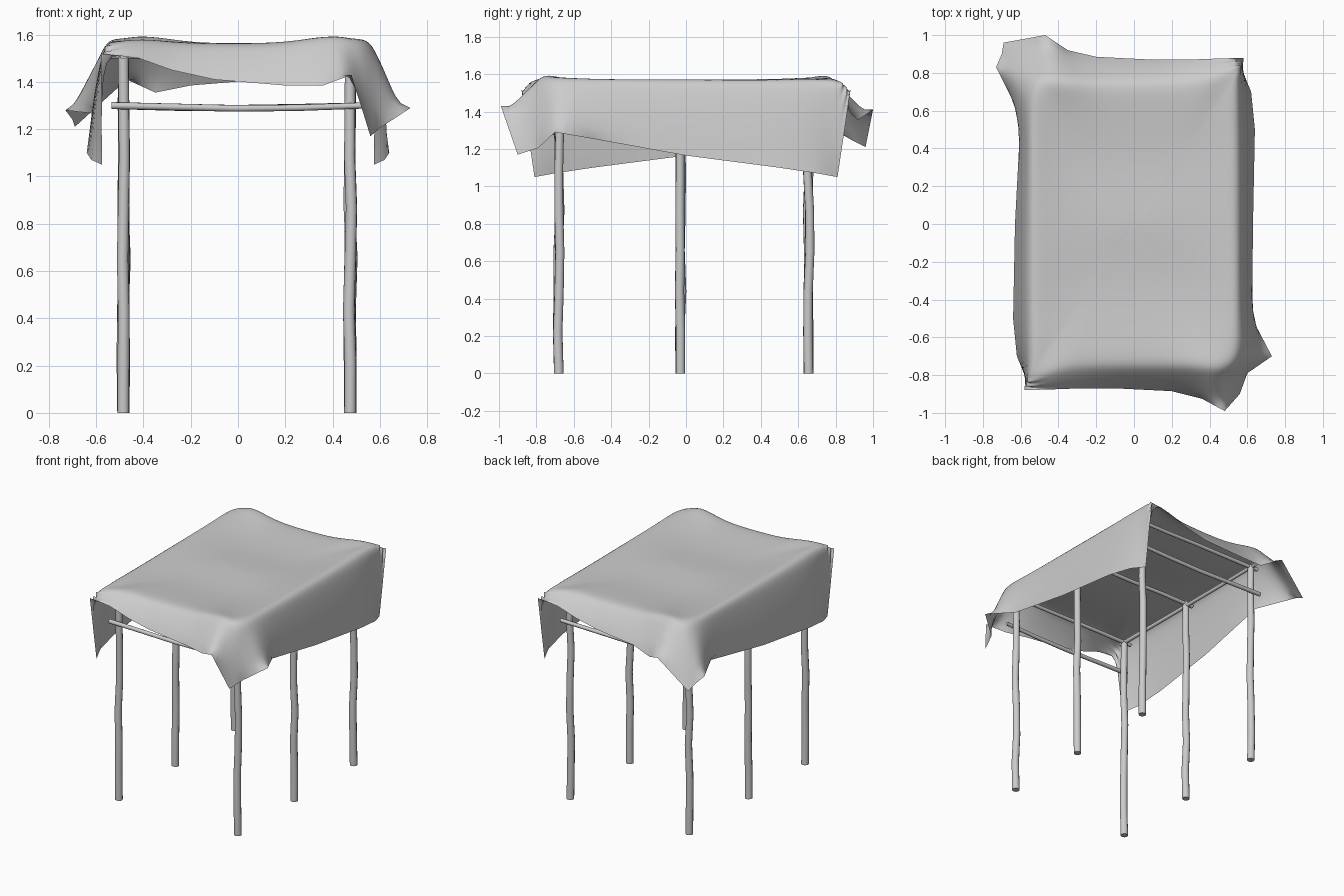
import bpy, bmesh, math, random
from mathutils import Vector

cube = bpy.data.objects.get("Cube")
if cube:
    bpy.data.objects.remove(cube, do_unlink=True)
random.seed(4)

grey = bpy.data.materials.new("plain_grey")
grey.use_nodes = True
grey.diffuse_color = (0.6, 0.6, 0.6, 1)
grey.node_tree.nodes["Principled BSDF"].inputs["Base Color"].default_value = grey.diffuse_color


def add_mesh(name, bm):
    mesh = bpy.data.meshes.new(name)
    bm.to_mesh(mesh)
    bm.free()
    mesh.materials.append(grey)
    obj = bpy.data.objects.new(name, mesh)
    bpy.context.collection.objects.link(obj)
    bpy.ops.object.select_all(action='DESELECT')
    bpy.context.view_layer.objects.active = obj
    obj.select_set(True)
    return obj


def stick(name, start, end, radius, steps, wobble, sag=0.0, sides=10):
    """Crooked round stick lofted between two points."""
    start, end = Vector(start), Vector(end)
    axis = (end - start).normalized()
    side = axis.orthogonal().normalized()
    other = axis.cross(side)
    bm = bmesh.new()
    rings = []
    for i in range(steps + 1):
        t = i / steps
        c = start.lerp(end, t)
        if 0 < i < steps:
            c += side * random.uniform(-wobble, wobble) + other * random.uniform(-wobble, wobble)
        c.z -= sag * math.sin(math.pi * t)
        r = radius * (1 - 0.12 * t)
        angles = [2 * math.pi * k / sides for k in range(sides)]
        rings.append([bm.verts.new(c + r * (side * math.cos(a) + other * math.sin(a))) for a in angles])
    for a, b in zip(rings, rings[1:]):
        for k in range(sides):
            n = (k + 1) % sides
            bm.faces.new((a[k], a[n], b[n], b[k]))
    bm.faces.new(rings[0][::-1])
    bm.faces.new(rings[-1])
    add_mesh(name, bm)
    bpy.ops.object.shade_smooth_by_angle(angle=math.radians(40))


# Posts in three rows, with a roof bar across each row
rows = {"front": (-0.68, 1.52), "middle": (-0.03, 1.535), "back": (0.655, 1.52)}
for row, (y, top) in rows.items():
    for label, x in (("right", -0.485), ("left", 0.475)):
        stick(f"{row}_{label}_post", (x, y, 0), (x, y, top), 0.026, 7, 0.006)
    stick(f"{row}_roof_bar", (-0.54, y, top - 0.01), (0.53, y, top - 0.01), 0.014, 4, 0.003)

# Long roof rails and low cross bars
for label, x in (("right", -0.485), ("left", 0.475)):
    stick(f"{label}_roof_rail", (x, -0.72, 1.51), (x, 0.70, 1.51), 0.014, 4, 0.003)
for label, y in (("front", -0.715), ("back", 0.69)):
    stick(f"{label}_low_bar", (-0.535, y, 1.30), (0.525, y, 1.30), 0.015, 4, 0.002, sag=0.01)

# Cloth outlines: edge hem, the two different corner flaps, side hem and shoulder
edge_hem = [(-0.58, -0.88, 1.52), (-0.42, -0.875, 1.50), (-0.28, -0.87, 1.45),
            (-0.1, -0.87, 1.41), (0.2, -0.885, 1.385)]
front_flap = [(0.36, -0.925, 1.385), (0.48, -0.99, 1.43), (0.56, -0.9, 1.17),
              (0.6, -0.79, 1.205), (0.73, -0.7, 1.29), (0.625, -0.5, 1.255)]
back_flap = [(-0.35, 0.92, 1.355), (-0.47, 1.0, 1.41), (-0.69, 0.96, 1.21),
             (-0.7, 0.9, 1.24), (-0.73, 0.83, 1.28), (-0.6, 0.57, 1.265)]
side_hem = [(0.63, 0, 1.165), (0.64, 0.5, 1.1), (0.62, 0.7, 1.07), (0.575, 0.81, 1.05)]
shoulder_half = [
    (-0.56, -0.82, 1.565), (-0.42, -0.76, 1.59), (-0.28, -0.74, 1.57), (-0.1, -0.74, 1.565),
    (0.18, -0.74, 1.565), (0.32, -0.75, 1.595), (0.43, -0.76, 1.605), (0.49, -0.76, 1.595),
    (0.53, -0.73, 1.59), (0.55, -0.65, 1.585), (0.55, -0.45, 1.58), (0.555, 0, 1.575),
    (0.555, 0.45, 1.575), (0.555, 0.66, 1.58), (0.56, 0.79, 1.57)]


def half_turn(points):
    return [(-x, -y, z) for x, y, z in points]


half = len(shoulder_half)
shoulder = [Vector(p) for p in shoulder_half + half_turn(shoulder_half)]
hem = [Vector(p) for p in edge_hem + front_flap + side_hem
       + half_turn(edge_hem) + back_flap + half_turn(side_hem)]
count = len(hem)


def sagged(p, scale):
    """Top surface: a shallow dish that dips between the roof bars."""
    x, y = p.x * scale, p.y * scale
    dish = 1.542 + 0.015 * math.cos(math.pi * y / 0.68) ** 2
    dish += 0.025 * (x / 0.55) ** 4 + 0.01 * (y / 0.75) ** 4
    blend = scale ** 8
    return Vector((x, y, dish * (1 - blend) + p.z * blend))


def hanging(k, step):
    """Drape between shoulder and hem: steep where it hangs, straight where it flares."""
    a, b = shoulder[k], hem[k]
    flare = min((b - a).xy.length / 0.22, 1)
    p = a.lerp(b, step + 0.27 * (1 - flare))
    p.z = a.z + (b.z - a.z) * step
    return p


layers = [[sagged(p, s) for p in shoulder] for s in (0.2, 0.45, 0.7, 0.88)]
layers.append(shoulder)
layers += [[hanging(k, step) for k in range(count)] for step in (0.2, 0.58)]
layers.append(hem)

bm = bmesh.new()
crease = bm.verts.layers.float.new("crease_vert")
loops = [[bm.verts.new(p) for p in layer] for layer in layers]
centre = bm.verts.new((0, 0, 1.557))
for k in range(count):
    n = (k + 1) % count
    bm.faces.new((centre, loops[0][k], loops[0][n]))
    for a, b in zip(loops, loops[1:]):
        bm.faces.new((a[k], b[k], b[n], a[n]))
for v in loops[-1]:
    v[crease] = 1.0
# Keep the two tight cloth corners pointed
for loop in loops[-3:-1]:
    for k in (0, half):
        loop[k][crease] = 0.7
bmesh.ops.recalc_face_normals(bm, faces=bm.faces)
canopy = add_mesh("cloth_canopy", bm)
smooth = canopy.modifiers.new("smooth_cloth", 'SUBSURF')
smooth.levels = smooth.render_levels = 2
bpy.ops.object.shade_smooth()
